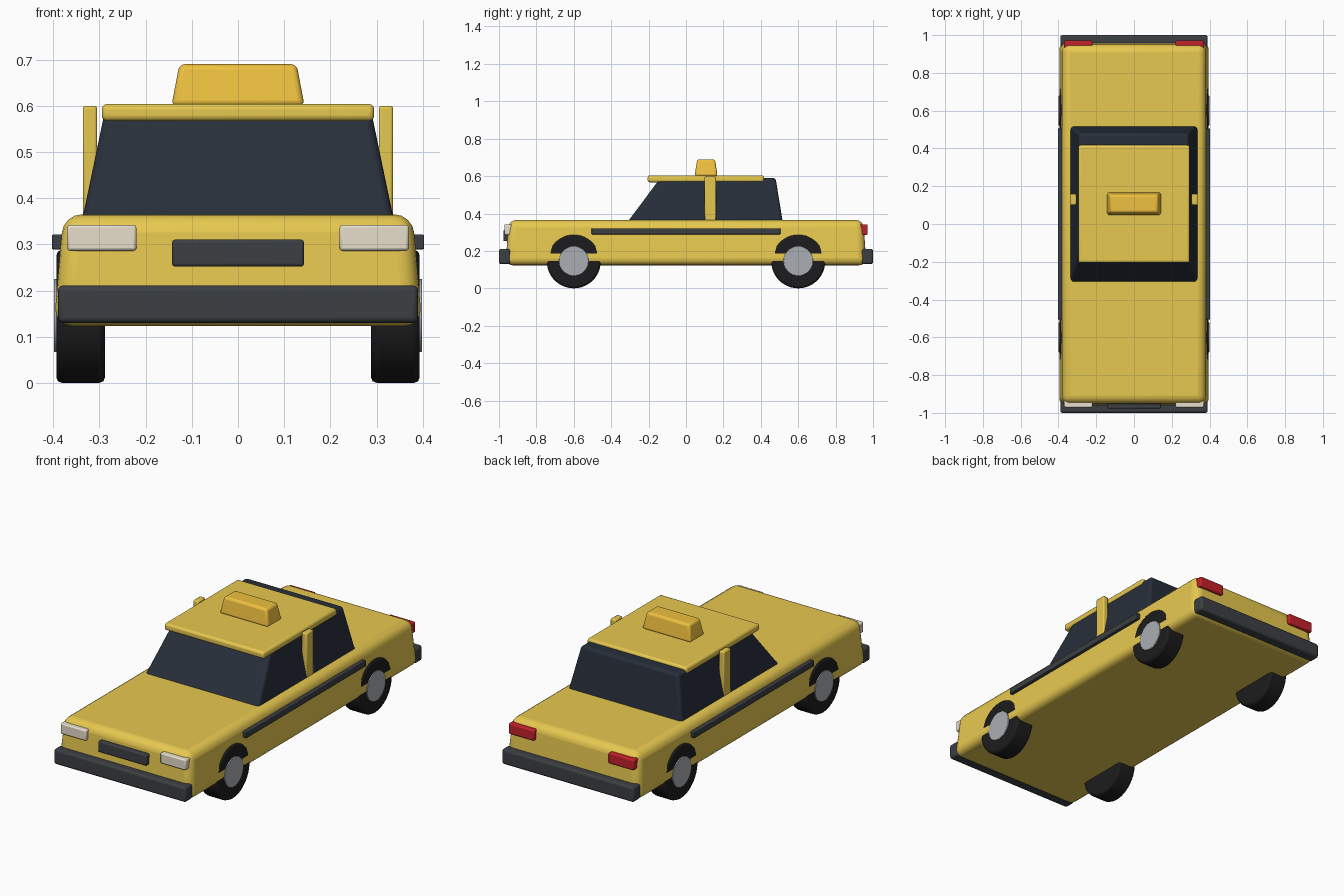
import bpy, bmesh, math

if "Cube" in bpy.data.objects:
    bpy.data.objects.remove(bpy.data.objects["Cube"])


def material(name, rgb):
    m = bpy.data.materials.new(name)
    m.diffuse_color = (*rgb, 1)
    m.use_nodes = True
    m.node_tree.nodes["Principled BSDF"].inputs["Base Color"].default_value = m.diffuse_color
    return m


YELLOW = material("yellow_paint", (0.80, 0.58, 0.08))
AMBER = material("amber", (0.86, 0.53, 0.05))
GLASS = material("dark_glass", (0.020, 0.028, 0.042))
TRIM = material("dark_trim", (0.045, 0.050, 0.056))
RUBBER = material("rubber", (0.012, 0.012, 0.013))
METAL = material("hub_metal", (0.40, 0.42, 0.45))
CREAM = material("lamp_cream", (0.80, 0.73, 0.60))
RED = material("lamp_red", (0.55, 0.015, 0.025))


def finish(name, bm, mat, bevel, segments, angle=30):
    bmesh.ops.recalc_face_normals(bm, faces=bm.faces)
    mesh = bpy.data.meshes.new(name)
    bm.to_mesh(mesh)
    bm.free()
    mesh.materials.append(mat)
    ob = bpy.data.objects.new(name, mesh)
    bpy.context.collection.objects.link(ob)
    if bevel:
        mod = ob.modifiers.new("bevel", 'BEVEL')
        mod.width, mod.segments = bevel, segments
        mod.limit_method = 'ANGLE'
        mod.angle_limit = math.radians(40)
    bpy.ops.object.select_all(action='DESELECT')
    ob.select_set(True)
    bpy.context.view_layer.objects.active = ob
    bpy.ops.object.shade_smooth_by_angle(angle=math.radians(angle))
    return ob


def block(name, mat, x, y, z, bevel=0.006, segments=2, top=None):
    """Box from (min, max) ranges; top = optional (x range, y range) of a tapered lid."""
    bm = bmesh.new()
    tx, ty = top or (x, y)
    rings = []
    for (x0, x1), (y0, y1), h in ((x, y, z[0]), (tx, ty, z[1])):
        rings.append([bm.verts.new((a, b, h)) for a, b in
                      ((x0, y0), (x1, y0), (x1, y1), (x0, y1))])
    low, high = rings
    bm.faces.new(low[::-1])
    bm.faces.new(high)
    for i in range(4):
        j = (i + 1) % 4
        bm.faces.new((low[i], low[j], high[j], high[i]))
    return finish(name, bm, mat, bevel, segments)


def disc(name, mat, radius, x0, x1, y, z, bevel):
    """Cylinder lying along x."""
    bm = bmesh.new()
    bmesh.ops.create_cone(bm, cap_ends=True, segments=48, radius1=radius,
                          radius2=radius, depth=abs(x1 - x0))
    for v in bm.verts:
        cx, cy, cz = v.co
        v.co = (cz + (x0 + x1) / 2, cx + y, cy + z)
    return finish(name, bm, mat, bevel, 2)


def side_range(s, a, b):
    return tuple(sorted((s * a, s * b)))


# main body, cabin glass, roof
block("body", YELLOW, (-0.399, 0.399), (-0.965, 0.965), (0.123, 0.365), 0.04, 4,
      top=((-0.378, 0.378), (-0.948, 0.948)))
block("cabin", GLASS, (-0.338, 0.338), (-0.316, 0.518), (0.35, 0.59), 0.014, 3,
      top=((-0.288, 0.288), (-0.137, 0.479)))
block("roof", YELLOW, (-0.295, 0.295), (-0.205, 0.417), (0.567, 0.604), 0.012, 3)

# roof sign
block("roof_sign", AMBER, (-0.144, 0.144), (0.046, 0.169), (0.60, 0.69), 0.012, 3,
      top=((-0.127, 0.127), (0.060, 0.155)))

# grille and bumpers
block("grille", TRIM, (-0.143, 0.143), (-0.977, -0.93), (0.252, 0.31))
block("front_bumper", TRIM, (-0.39, 0.39), (-1.0, -0.938), (0.13, 0.211), 0.012, 3)
block("rear_bumper", TRIM, (-0.39, 0.39), (0.938, 1.0), (0.13, 0.211), 0.012, 3)

# mirrored parts
for s, side in ((-1, "left"), (1, "right")):
    lamp = side_range(s, 0.22, 0.37)
    block(side + "_headlight", CREAM, lamp, (-0.971, -0.93), (0.286, 0.342))
    block(side + "_taillight", RED, lamp, (0.93, 0.971), (0.286, 0.342))
    block(side + "_pillar", YELLOW, side_range(s, 0.305, 0.336), (0.1, 0.16), (0.36, 0.60))
    block(side + "_trim_strip", TRIM, side_range(s, 0.37, 0.403), (-0.505, 0.505),
          (0.289, 0.321), 0.003)
    for y, end in ((-0.6, "front"), (0.6, "rear")):
        disc(f"{end}_{side}_tyre", RUBBER, 0.144, s * 0.288, s * 0.3935, y, 0.144, 0.012)
        disc(f"{end}_{side}_hub", METAL, 0.079, s * 0.35, s * 0.3985, y, 0.146, 0.002)
